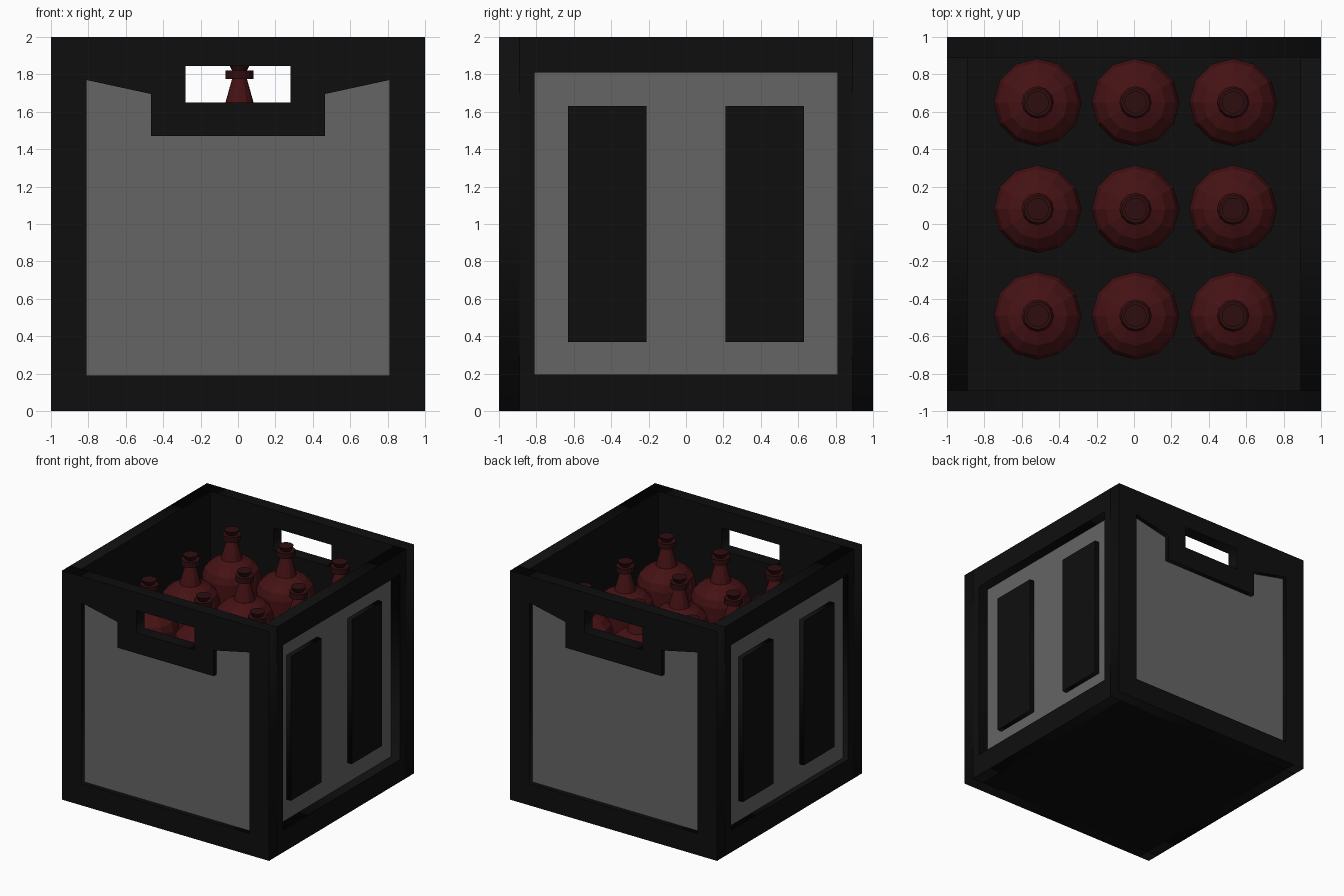
import bpy, bmesh, math
from mathutils import Matrix

if "Cube" in bpy.data.objects:
    bpy.data.objects.remove(bpy.data.objects["Cube"])


def mat(name, c):
    m = bpy.data.materials.new(name)
    m.diffuse_color = (*c, 1)
    m.use_nodes = True
    m.node_tree.nodes["Principled BSDF"].inputs["Base Color"].default_value = m.diffuse_color
    return m


BLACK = mat("black plastic", (0.0045, 0.0045, 0.0045))
GREY = mat("grey panel", (0.130, 0.130, 0.130))
RED = mat("red glass", (0.060, 0.006, 0.007))
DARK = mat("dark red cap", (0.028, 0.004, 0.005))


def add(name, me, m):
    me.materials.append(m)
    ob = bpy.data.objects.new(name, me)
    bpy.context.collection.objects.link(ob)
    return ob


def rect(u0, u1, z0, z1):
    return [(u0, z0), (u1, z0), (u1, z1), (u0, z1)]


def plate(name, outlines, inner, outer, angle, m):
    """Upright plate (first outline filled, nested ones are holes) between two distances from the centre."""
    cu = bpy.data.curves.new(name, 'CURVE')
    cu.dimensions = '2D'
    cu.fill_mode = 'BOTH'
    cu.extrude = (outer - inner) / 2
    for pts in outlines:
        s = cu.splines.new('POLY')
        s.points.add(len(pts) - 1)
        for p, (u, z) in zip(s.points, pts):
            p.co = (u, z, 0, 1)
        s.use_cyclic_u = True
    tmp = bpy.data.objects.new(name + "_curve", cu)
    bpy.context.collection.objects.link(tmp)
    dg = bpy.context.evaluated_depsgraph_get()
    me = bpy.data.meshes.new_from_object(tmp.evaluated_get(dg))
    bpy.data.objects.remove(tmp)
    me.transform(Matrix.Rotation(math.radians(angle), 4, 'Z')
                 @ Matrix.Translation((0, -(inner + outer) / 2, 0))
                 @ Matrix.Rotation(math.pi / 2, 4, 'X'))
    me.materials.clear()
    return add(name, me, m)


def lathe(name, profile, sides, loc, m):
    bm = bmesh.new()
    rings = []
    for r, z in profile:
        rings.append([bm.verts.new((r * math.cos(a), r * math.sin(a), z))
                      for a in (2 * math.pi * i / sides for i in range(sides))])
    for a, b in zip(rings, rings[1:]):
        for i in range(sides):
            j = (i + 1) % sides
            bm.faces.new((a[i], a[j], b[j], b[i]))
    bm.faces.new(rings[0][::-1])
    bm.faces.new(rings[-1])
    me = bpy.data.meshes.new(name)
    bm.to_mesh(me)
    bm.free()
    ob = add(name, me, m)
    ob.location = loc
    return ob


WALL = 0.89
handle = rect(-0.28, 0.28, 1.65, 1.845)
# grey area with slanted top corners and a notch round the handle
panel = [(-0.81, 0.19), (0.81, 0.19), (0.81, 1.77), (0.465, 1.695), (0.465, 1.47),
         (-0.465, 1.47), (-0.465, 1.695), (-0.81, 1.77)]

# front and back walls with handle holes
for side, ang in (("front", 0), ("back", 180)):
    plate(side + "_wall", [rect(-1, 1, 0, 2), handle], WALL, 0.955, ang, BLACK)
    plate(side + "_frame", [rect(-1, 1, 0, 2), panel, handle], 0.955, 1.0, ang, BLACK)
    plate(side + "_panel", [panel], 0.954, 0.96, ang, GREY)

# side walls: recessed grey panel with two raised black slats
inner = rect(-0.81, 0.81, 0.195, 1.81)
for side, ang, face in (("right", 90, 0.91), ("left", -90, 0.95)):
    full = rect(-WALL, WALL, 0, 2)
    plate(side + "_wall", [full], WALL, face - 0.005, ang, BLACK)
    plate(side + "_frame", [full, inner], face - 0.005, 1.0, ang, BLACK)
    plate(side + "_panel", [inner], face - 0.006, face, ang, GREY)
    for i, u in enumerate((-0.63, 0.21)):
        plate(f"{side}_slat_{i + 1}", [rect(u, u + 0.42, 0.37, 1.63)], face, face + 0.042, ang, BLACK)

# floor
bm = bmesh.new()
bmesh.ops.create_cube(bm, size=1, matrix=Matrix.Translation((0, 0, 0.055))
                      @ Matrix.Diagonal((2 * WALL, 2 * WALL, 0.11, 1)))
me = bpy.data.meshes.new("floor")
bm.to_mesh(me)
bm.free()
add("floor", me, BLACK)

# nine bottles with a neck ring and a flared stopper
body = [(0.235, 0.11), (0.235, 1.47), (0.215, 1.53), (0.16, 1.58), (0.085, 1.61), (0.075, 1.65), (0.04, 1.775)]
cap = [(0.04, 1.775), (0.075, 1.775), (0.075, 1.82), (0.04, 1.82), (0.06, 1.86)]
for x in (-0.515, 0.008, 0.53):
    for y in (-0.49, 0.08, 0.65):
        lathe("bottle", body, 12, (x, y, 0), RED)
        lathe("bottle_stopper", cap, 16, (x, y, 0), DARK)
